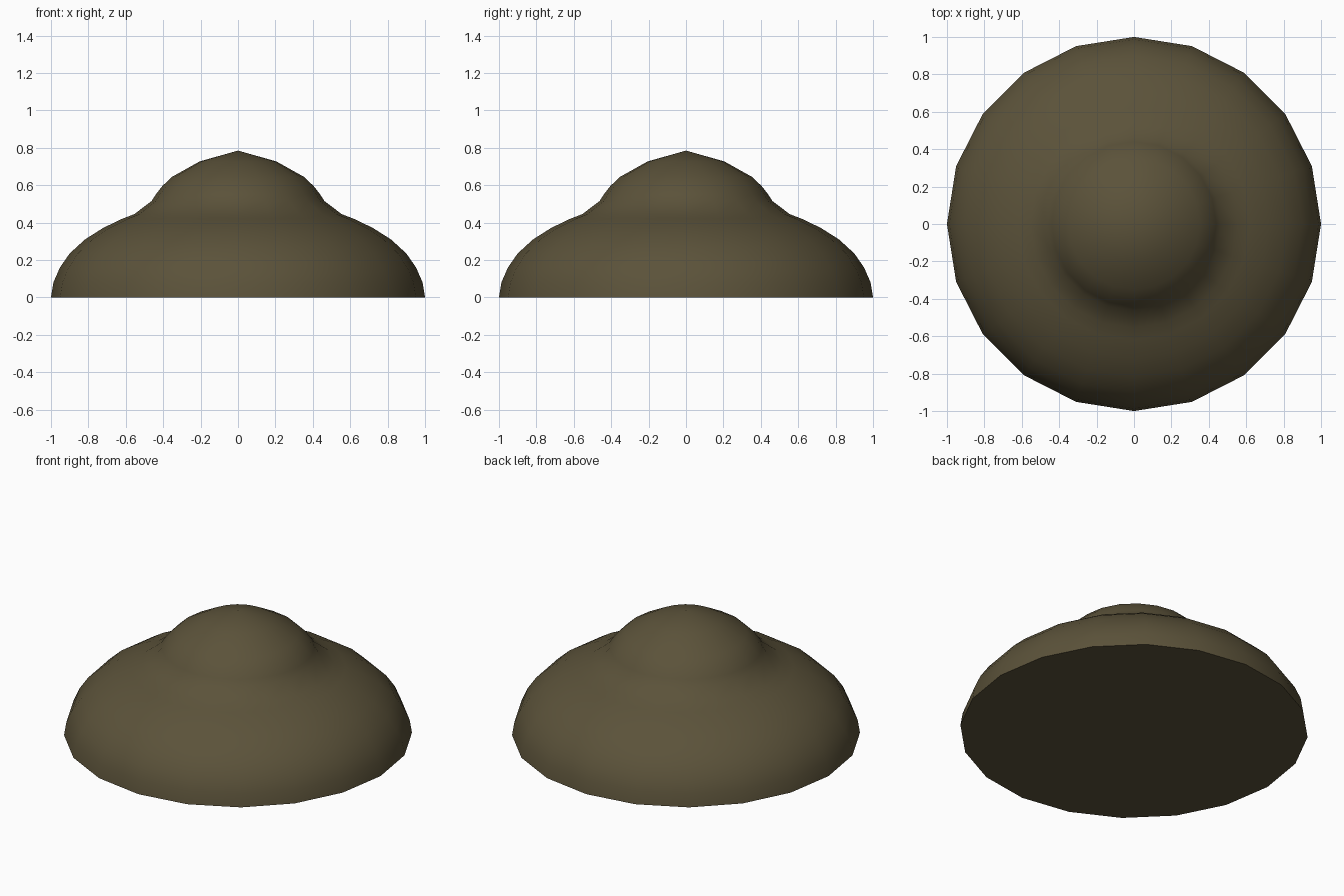
import bpy, bmesh, math

if "Cube" in bpy.data.objects:
    bpy.data.objects.remove(bpy.data.objects["Cube"])

SIDES = 20
# Outline (radius, height): rounded brim, crease, domed crown
PROFILE = [(1.0, 0), (0.987, 0.08), (0.952, 0.16), (0.90, 0.235), (0.818, 0.31),
           (0.72, 0.372), (0.62, 0.42), (0.555, 0.445), (0.462, 0.515),
           (0.44, 0.55), (0.405, 0.595), (0.352, 0.645), (0.205, 0.727)]
PEAK = 0.785

bm = bmesh.new()
rings = []
for r, z in PROFILE:
    rings.append([bm.verts.new((r * math.cos(a), r * math.sin(a), z))
                  for a in (2 * math.pi * i / SIDES for i in range(SIDES))])

# Side bands
for low, high in zip(rings, rings[1:]):
    for i in range(SIDES):
        j = (i + 1) % SIDES
        bm.faces.new((low[i], low[j], high[j], high[i]))

# Pointed top and flat base
tip = bm.verts.new((0, 0, PEAK))
for i in range(SIDES):
    bm.faces.new((rings[-1][i], rings[-1][(i + 1) % SIDES], tip))
bm.faces.new(rings[0][::-1])

mesh = bpy.data.meshes.new("stepped_dome")
bm.to_mesh(mesh)
bm.free()
dome = bpy.data.objects.new("stepped_dome", mesh)
bpy.context.collection.objects.link(dome)

# Olive brown material
mat = bpy.data.materials.new("olive_brown")
mat.diffuse_color = (0.105, 0.085, 0.042, 1)
mat.use_nodes = True
mat.node_tree.nodes["Principled BSDF"].inputs["Base Color"].default_value = mat.diffuse_color
mesh.materials.append(mat)

# Smooth sides, sharp base rim
bpy.context.view_layer.objects.active = dome
dome.select_set(True)
bpy.ops.object.shade_smooth_by_angle(angle=math.radians(45))
